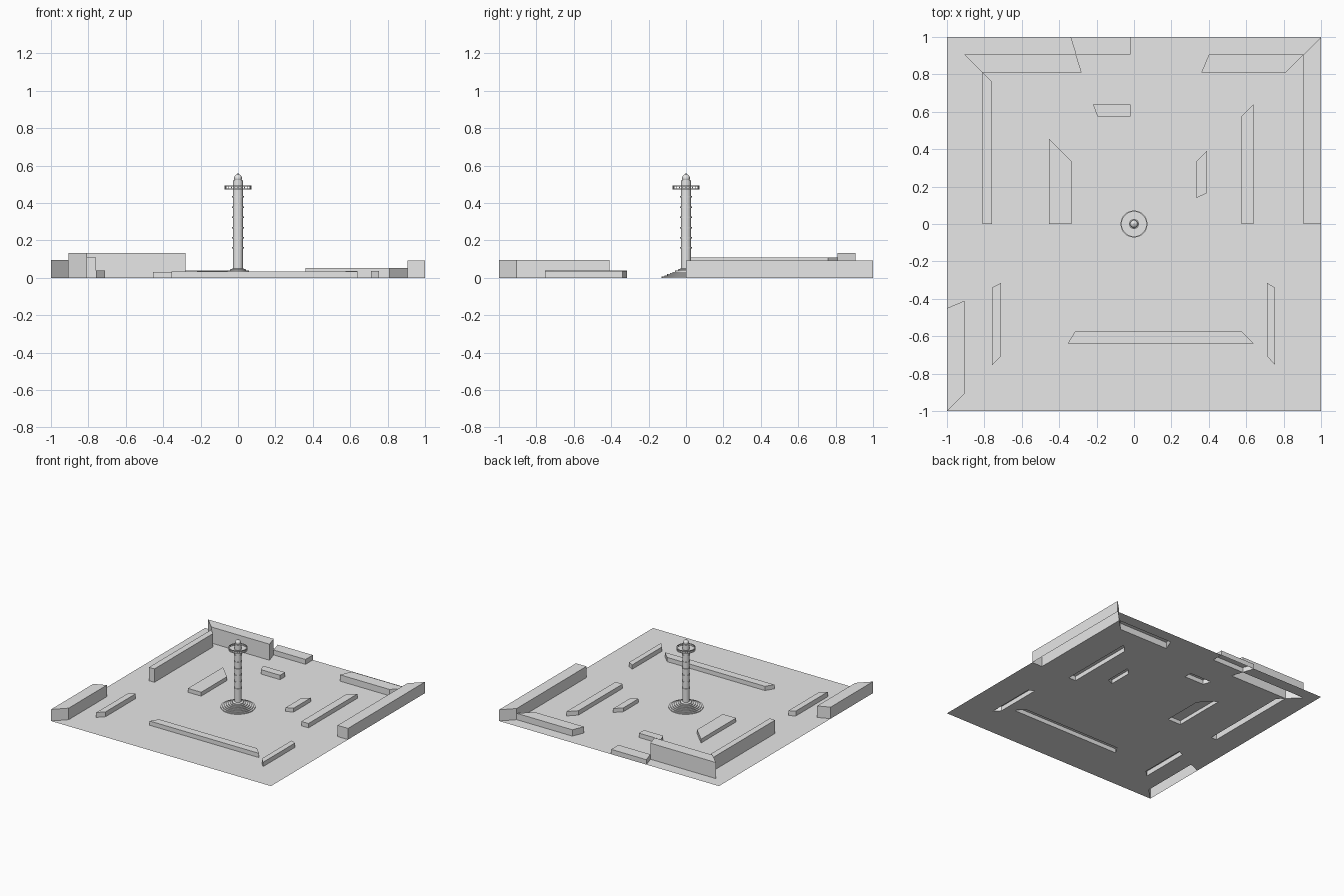
import bpy, bmesh, math
from mathutils import Vector
from mathutils.geometry import delaunay_2d_cdt

if "Cube" in bpy.data.objects:
    bpy.data.objects.remove(bpy.data.objects["Cube"])

stone = bpy.data.materials.new("pale_grey_stone")
stone.diffuse_color = (0.8, 0.8, 0.8, 1)
stone.use_nodes = True
stone.node_tree.nodes["Principled BSDF"].inputs["Base Color"].default_value = stone.diffuse_color


def add_object(name, bm, smooth=False):
    me = bpy.data.meshes.new(name)
    bm.to_mesh(me)
    bm.free()
    me.materials.append(stone)
    if smooth:
        for p in me.polygons:
            p.use_smooth = True
        me.set_sharp_from_angle(angle=math.radians(35))
    ob = bpy.data.objects.new(name, me)
    bpy.context.collection.objects.link(ob)
    return ob


def lathe(name, profile, sides=32):
    """Revolve (radius, z) points, listed from bottom to top, around z."""
    bm = bmesh.new()
    rings = []
    for r, z in profile:
        n = sides if r > 0 else 1
        rings.append([bm.verts.new((r * math.cos(2 * math.pi * i / sides),
                                    r * math.sin(2 * math.pi * i / sides), z)) for i in range(n)])
    for a, b in zip(rings, rings[1:]):
        for i in range(sides):
            j = (i + 1) % sides
            quad = [a[i % len(a)], a[j % len(a)], b[j % len(b)], b[i % len(b)]]
            bm.faces.new(list(dict.fromkeys(quad)))
    return add_object(name, bm, True)


# Courtyard blocks: name, height, plan outline
blocks = [
    ("left_inner_wall", 0.11, [(-.81, 0), (-.76, 0), (-.76, .76), (-.81, .81)]),
    ("back_left_wall", 0.132, [(-.905, .905), (-.81, .81), (-.28, .81), (-.31, .905)]),
    ("back_edge_wall", 0.04, [(-.34, 1), (-.31, .905), (-.02, .905), (-.02, 1)]),
    ("back_right_wall", 0.052, [(.36, .81), (.81, .81), (.905, .905), (.40, .905)]),
    ("right_edge_wall", 0.092, [(.905, 0), (1, 0), (1, 1), (.905, .905)]),
    ("right_inner_wall", 0.036, [(.575, 0), (.64, 0), (.64, .64), (.575, .575)]),
    ("left_court_block", 0.032, [(-.455, 0), (-.335, 0), (-.335, .335), (-.455, .455)]),
    ("right_court_block", 0.032, [(.335, .14), (.39, .165), (.39, .39), (.335, .335)]),
    ("back_court_block", 0.036, [(-.22, .64), (-.195, .575), (-.02, .575), (-.02, .64)]),
    ("left_edge_wall", 0.095, [(-1, -.45), (-1, -1), (-.905, -.905), (-.905, -.41)]),
    ("left_front_block", 0.04, [(-.76, -.34), (-.76, -.755), (-.71, -.705), (-.71, -.315)]),
    ("front_long_block", 0.035, [(-.355, -.64), (.64, -.64), (.575, -.575), (-.315, -.575)]),
    ("right_front_block", 0.036, [(.71, -.315), (.71, -.705), (.755, -.755), (.755, -.34)]),
]

# Each block is an open-bottomed shell: four walls and a top
for name, h, pts in blocks:
    bm = bmesh.new()
    low = [bm.verts.new((x, y, 0)) for x, y in pts]
    top = [bm.verts.new((x, y, h)) for x, y in pts]
    bm.faces.new(top)
    for i in range(4):
        j = (i + 1) % 4
        bm.faces.new((low[i], low[j], top[j], top[i]))
    add_object(name, bm)

# Ground sheet, left open under every block
coords = [Vector(p) for p in ((-1, -1), (1, -1), (1, 1), (-1, 1))]
faces = [[0, 1, 2, 3]]
for _, _, pts in blocks:
    faces.append(list(range(len(coords), len(coords) + 4)))
    coords += [Vector(p) for p in pts]
vs, _, fs, _, _, origin = delaunay_2d_cdt(coords, [], faces, 1, 1e-5)
bm = bmesh.new()
verts = [bm.verts.new((v.x, v.y, 0)) for v in vs]
for f, src in zip(fs, origin):
    if not any(s > 0 for s in src):
        bm.faces.new([verts[i] for i in f])
add_object("ground", bm)

# Round stepped base
steps = []
for i in range(7):
    r = 0.13 - i * 0.0145
    steps += [(r, i * 0.0065), (r, (i + 1) * 0.0065)]
lathe("stepped_base", steps + [(0.027, 0.05)])

# Column with raised bands
column = [(0.027, 0.04)]
for i in range(6):
    z = 0.16 + i * 0.0545
    column += [(0.027, z - 0.004), (0.031, z - 0.004), (0.031, z + 0.004), (0.027, z + 0.004)]
lathe("column", column + [(0.027, 0.52), (0.022, 0.52), (0, 0.52)])

# Gallery floor, rail and balusters
lathe("gallery_floor", [(0.027, 0.472), (0.072, 0.472), (0.072, 0.478), (0.027, 0.478)])
lathe("gallery_rail", [(0.066, 0.489), (0.072, 0.489), (0.072, 0.494), (0.066, 0.494), (0.066, 0.489)])
bm = bmesh.new()
for i in range(24):
    a = 2 * math.pi * i / 24
    cube = bmesh.ops.create_cube(bm, size=1)["verts"]
    bmesh.ops.scale(bm, vec=(0.004, 0.004, 0.014), verts=cube)
    bmesh.ops.translate(bm, vec=(0.069 * math.cos(a), 0.069 * math.sin(a), 0.483), verts=cube)
add_object("gallery_balusters", bm)

# Domed cap with a spike
dome = [(0.021 * math.cos(t), 0.533 + 0.021 * math.sin(t))
        for t in (math.radians(d) for d in range(-30, 81, 10))]
lathe("dome", [(0.024, 0.519), (0.024, 0.523), (0.017, 0.523)] + dome + [(0.003, 0.555), (0, 0.567)], 24)
